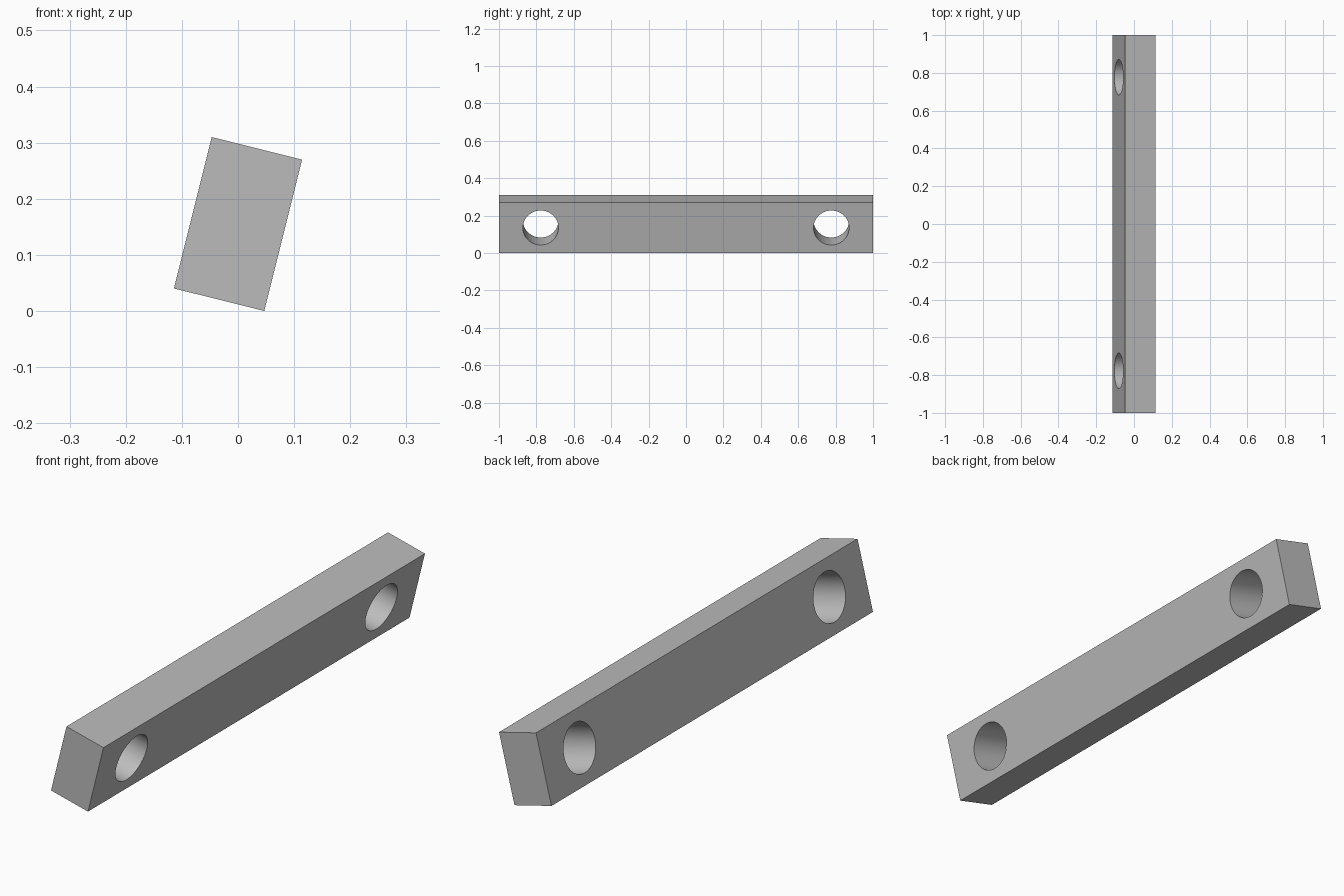
import bpy
from math import radians, sin, cos, pi

if "Cube" in bpy.data.objects:
    bpy.data.objects.remove(bpy.data.objects["Cube"], do_unlink=True)

WIDTH, LENGTH, HEIGHT = 0.166, 2.0, 0.278
TILT = radians(14)
HOLE_RADIUS, HOLE_OFFSET = 0.095, 0.777

grey = bpy.data.materials.new("plain_grey")
grey.use_nodes = True
grey.diffuse_color = (0.5, 0.5, 0.5, 1)
grey.node_tree.nodes["Principled BSDF"].inputs["Base Color"].default_value = (0.5, 0.5, 0.5, 1)

# Tilted bar, resting on its lower edge
centre_z = (HEIGHT * cos(TILT) + WIDTH * sin(TILT)) / 2
bpy.ops.mesh.primitive_cube_add(size=1, location=(0, 0, centre_z), rotation=(0, TILT, 0))
bar = bpy.context.object
bar.name = "drilled_bar"
bar.scale = (WIDTH, LENGTH, HEIGHT)
bpy.ops.object.transform_apply(location=False, rotation=False, scale=True)
bar.data.materials.append(grey)

# Round holes drilled straight through the wide faces
for side in (-1, 1):
    bpy.ops.mesh.primitive_cylinder_add(
        vertices=64, radius=HOLE_RADIUS, depth=WIDTH * 3,
        location=(0, side * HOLE_OFFSET, centre_z), rotation=(0, TILT + pi / 2, 0))
    cutter = bpy.context.object
    cutter.name = "hole_cutter"
    cutter.data.materials.append(grey)
    cut = bar.modifiers.new("hole", "BOOLEAN")
    cut.operation = "DIFFERENCE"
    cut.solver = "EXACT"
    cut.object = cutter
    bpy.context.view_layer.objects.active = bar
    bpy.ops.object.modifier_apply(modifier=cut.name)
    bpy.data.objects.remove(cutter, do_unlink=True)

# Smooth hole walls, crisp bar edges
bpy.ops.object.select_all(action="DESELECT")
bar.select_set(True)
bpy.context.view_layer.objects.active = bar
bpy.ops.object.shade_smooth_by_angle(angle=radians(30))
